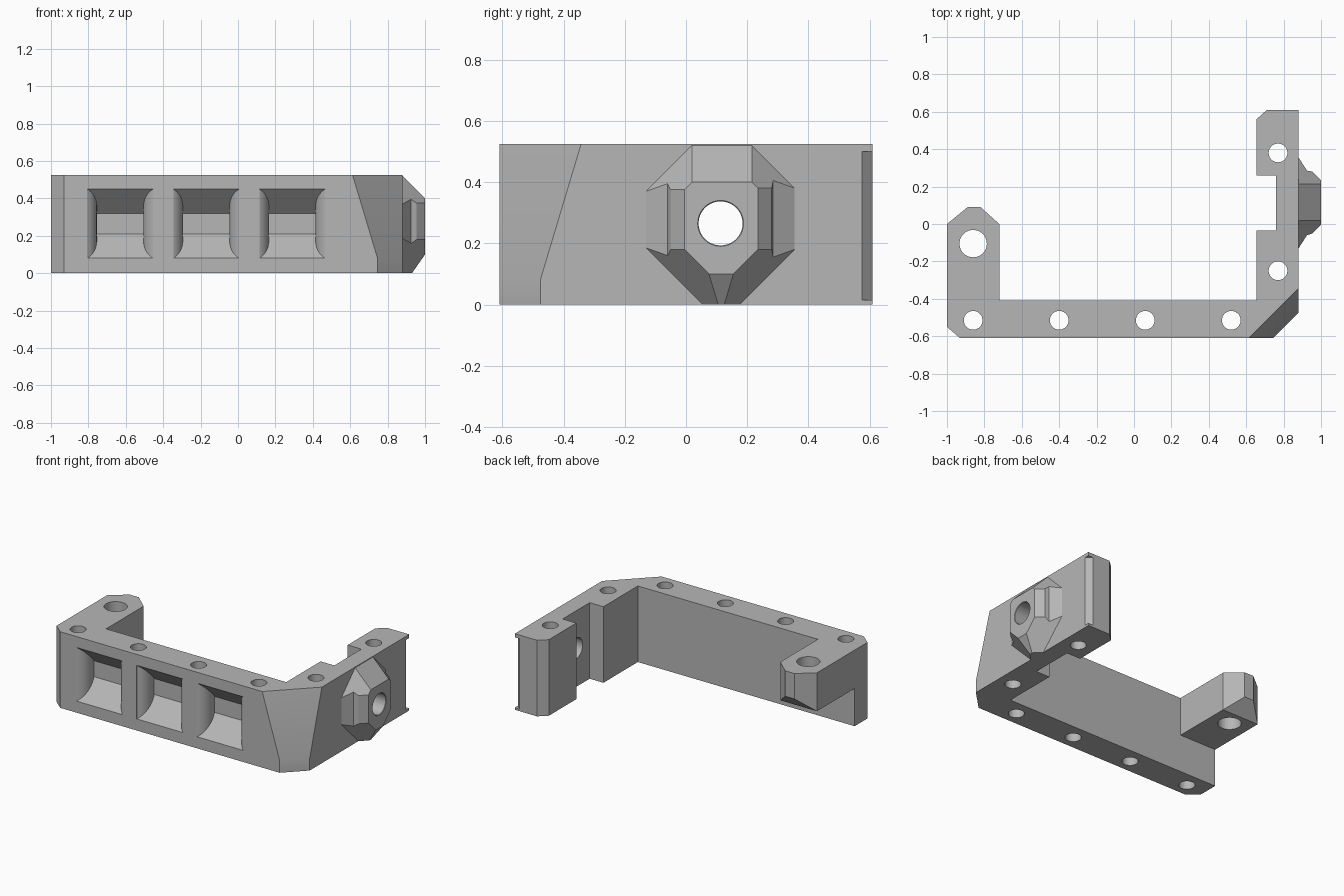
import bpy, bmesh, math
from mathutils import Matrix, Vector

cube = bpy.data.objects.get("Cube")
if cube:
    bpy.data.objects.remove(cube)

grey = bpy.data.materials.new("plain grey")
grey.use_nodes = True
colour = (0.47, 0.47, 0.47, 1)
grey.diffuse_color = colour
grey.node_tree.nodes["Principled BSDF"].inputs["Base Color"].default_value = colour

HEIGHT = 0.525


def finish(bm, name):
    bmesh.ops.recalc_face_normals(bm, faces=bm.faces)
    mesh = bpy.data.meshes.new(name)
    bm.to_mesh(mesh)
    bm.free()
    mesh.materials.append(grey)
    obj = bpy.data.objects.new(name, mesh)
    bpy.context.collection.objects.link(obj)
    return obj


def prism(name, points, low, high, axis="z", planes=()):
    """Extrude a profile along z (x, y points) or x (y, z points), then trim it by planes."""
    bm = bmesh.new()
    place = (lambda p: (p[0], p[1], low)) if axis == "z" else (lambda p: (low, p[0], p[1]))
    face = bm.faces.new([bm.verts.new(place(p)) for p in points])
    out = bmesh.ops.extrude_face_region(bm, geom=[face])
    shift = Vector((0, 0, high - low)) if axis == "z" else Vector((high - low, 0, 0))
    bmesh.ops.translate(bm, vec=shift, verts=[v for v in out["geom"] if isinstance(v, bmesh.types.BMVert)])
    bmesh.ops.recalc_face_normals(bm, faces=bm.faces)
    for point, normal in planes:
        cut = bmesh.ops.bisect_plane(bm, geom=bm.verts[:] + bm.edges[:] + bm.faces[:],
                                     plane_co=point, plane_no=normal, clear_outer=True)
        edges = [e for e in cut["geom_cut"] if isinstance(e, bmesh.types.BMEdge)]
        bmesh.ops.contextual_create(bm, geom=edges)
    return finish(bm, name)


def cone(name, centre, r1, r2, depth, along_x=False):
    bm = bmesh.new()
    turn = Matrix.Rotation(math.pi / 2, 4, "Y") if along_x else Matrix()
    bmesh.ops.create_cone(bm, cap_ends=True, segments=40, radius1=r1, radius2=r2,
                          depth=depth, matrix=Matrix.Translation(centre) @ turn)
    return finish(bm, name)


def subtract(target, cutter, keep=False):
    bpy.context.view_layer.objects.active = target
    mod = target.modifiers.new("cut", "BOOLEAN")
    mod.operation = "DIFFERENCE"
    mod.solver = "EXACT"
    mod.object = cutter
    bpy.ops.object.modifier_apply(modifier=mod.name)
    if not keep:
        bpy.data.objects.remove(cutter)


def drill(target, x, y, r):
    """Vertical through hole with small countersinks at both ends."""
    subtract(target, cone("hole", (x, y, 0.26), r, r, 1))
    subtract(target, cone("sink", (x, y, HEIGHT), r - 0.01, r + 0.01, 0.02))
    subtract(target, cone("sink", (x, y, 0), r + 0.01, r - 0.01, 0.02))


# Bracket: front bar, short lug and long notched arm in one outline,
# trimmed at the front corner by a leaning and an upright chamfer
outline = [(-1, -0.55), (-0.93, -0.61), (0.88, -0.61), (0.88, 0.61), (0.71, 0.61),
           (0.655, 0.56), (0.655, 0.26), (0.76, 0.26), (0.76, -0.035), (0.655, -0.035),
           (0.655, -0.41), (-0.72, -0.41), (-0.72, 0), (-0.82, 0.09), (-0.89, 0.09), (-1, 0)]
bracket = prism("bracket", outline, 0, HEIGHT, planes=[
    ((0.74, -0.61, 0.1), (1, -1, 0.3)),
    ((0.745, -0.61, 0), (1, -1, 0))])

# Space under the lug, sloping up at its tip
subtract(bracket, prism("under_lug", [(-0.41, -0.1), (0.2, -0.1), (0.2, 0.46), (0, 0.26), (-0.41, 0.26)],
                        -1.1, -0.65, "x"))

# Front pockets: one sloped trough that leaves round columns about the screws
columns = [-0.86 + 0.46 * i for i in range(4)]
trough = prism("trough", [(-0.65, 0.04), (-0.48, 0.21), (-0.48, 0.32), (-0.61, 0.45), (-0.65, 0.49)],
               columns[0], columns[-1], "x")
for x in columns:
    subtract(trough, cone("column", (x, -0.52, 0.26), 0.105, 0.105, 1))
    end = prism("column_front", [(x - 0.054, -0.7), (x + 0.054, -0.7), (x + 0.054, -0.55), (x - 0.054, -0.55)], -0.1, 0.7)
    subtract(trough, end)
subtract(bracket, trough)

# Chamfer on the rear edge of the arm, stopping short of top and bottom lips
subtract(bracket, prism("rear_chamfer", [(0.89, 0.565), (0.89, 0.62), (0.835, 0.62)], 0.015, 0.5))

# Screw holes
for x in columns:
    drill(bracket, x, -0.515, 0.05)
for y in (-0.25, 0.38):
    drill(bracket, 0.77, y, 0.05)
drill(bracket, -0.86, -0.105, 0.073)

# Side boss with sloped top, corners and foot
boss = prism("side_boss", [(0.88, -0.13), (0.925, -0.06), (0.955, -0.05), (1, -0.005), (1, 0.235),
                           (0.955, 0.28), (0.925, 0.285), (0.88, 0.355)], 0, HEIGHT, planes=[
    ((1, 0, 0.4), (1, 0, 1)),
    ((0.88, 0.355, 0.38), (1, 1, 1)),
    ((0.88, -0.13, 0.37), (1, -1, 1)),
    ((1, 0, 0.1), (1, 0, -0.7)),
    ((1, 0.235, 0.18), (1, 1, -1)),
    ((1, -0.005, 0.18), (1, -1, -1))])

# Cross hole through boss and arm
cross = cone("cross_hole", (0.9, 0.113, 0.265), 0.072, 0.072, 0.5, True)
subtract(boss, cross, keep=True)
subtract(bracket, cross)
subtract(boss, cone("cross_sink", (1, 0.113, 0.265), 0.065, 0.085, 0.02, True))

for obj in (bracket, boss):
    bpy.ops.object.select_all(action="DESELECT")
    obj.select_set(True)
    bpy.context.view_layer.objects.active = obj
    bpy.ops.object.shade_smooth_by_angle(angle=math.radians(25))
